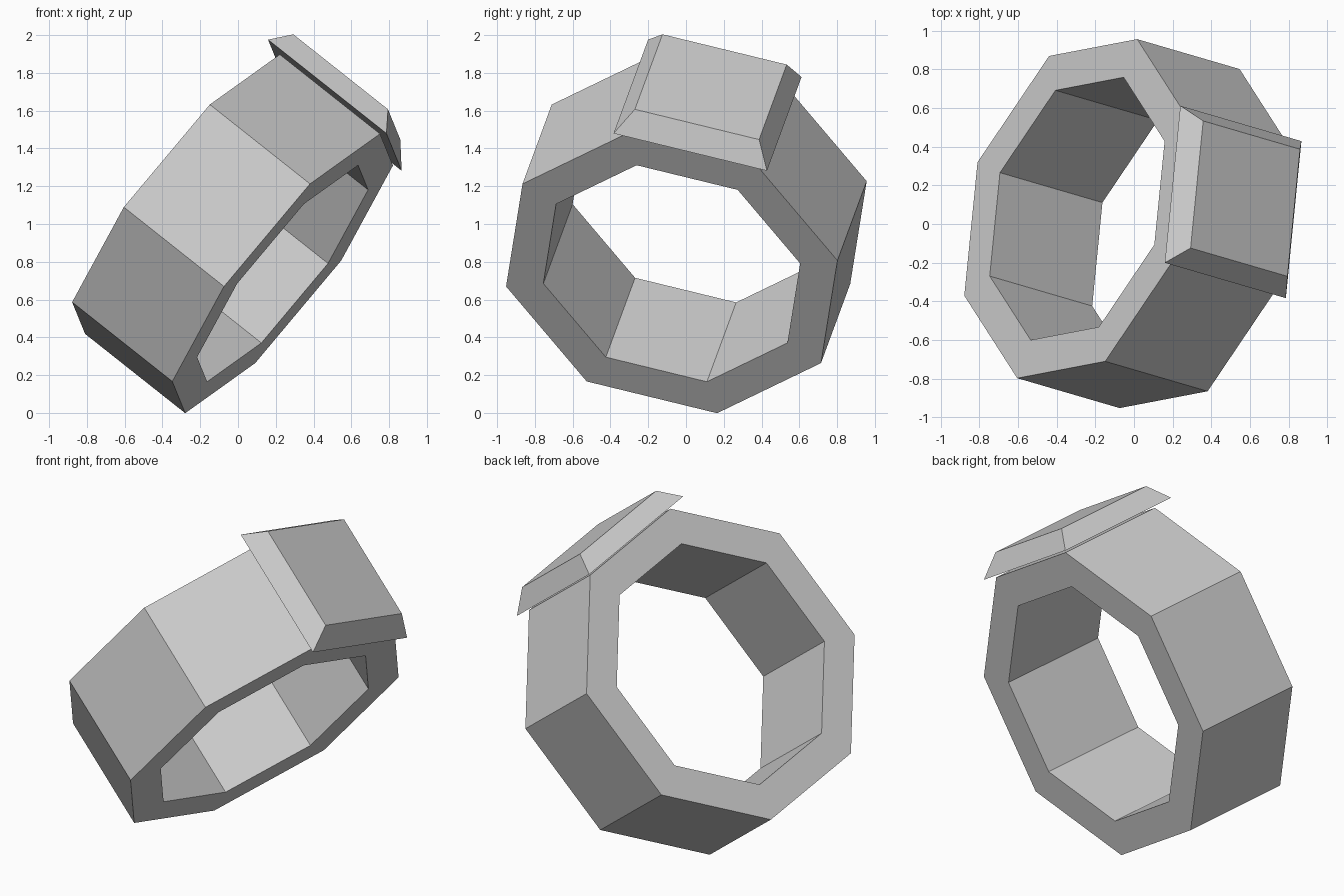
import bpy, bmesh
from math import cos, sin, pi
from mathutils import Vector, Matrix

if "Cube" in bpy.data.objects:
    bpy.data.objects.remove(bpy.data.objects["Cube"])

# Tilted frame: n = ring axis, u = direction of the setting, v = across
n = Vector((0.764, -0.223, -0.605)).normalized()
u = Vector((0.638, 0.122, 0.761))
u = (u - n * u.dot(n)).normalized()
v = n.cross(u)
FRAME = Matrix.Translation((-0.029, 0.002, 0.948)) @ Matrix((u, v, n)).transposed().to_4x4()


def loft(name, loops, closed):
    """Skin between matching loops; join last to first, or cap both ends."""
    bm = bmesh.new()
    rings = [[bm.verts.new(FRAME @ Vector(p)) for p in lp] for lp in loops]
    pairs = list(zip(rings, rings[1:] + rings[:1]))
    for a, b in pairs if closed else pairs[:-1]:
        for i in range(len(a)):
            j = (i + 1) % len(a)
            bm.faces.new((a[i], a[j], b[j], b[i]))
    if not closed:
        bm.faces.new(rings[0])
        bm.faces.new(rings[-1])
    bmesh.ops.recalc_face_normals(bm, faces=bm.faces[:])
    me = bpy.data.meshes.new(name)
    bm.to_mesh(me)
    bm.free()
    ob = bpy.data.objects.new(name, me)
    bpy.context.collection.objects.link(ob)


def octagon(r, h):
    return [(r * cos(pi / 8 + k * pi / 4), r * sin(pi / 8 + k * pi / 4), h) for k in range(8)]


def square(height, half_v, half_n, shift):
    return [(height, a * half_v, shift + b * half_n)
            for a, b in ((-1, -1), (1, -1), (1, 1), (-1, 1))]


# Eight-sided band
R, r, w = 0.933, 0.723, 0.347
loft("band", [octagon(R, -w), octagon(R, w), octagon(r, w), octagon(r, -w)], True)

# Bevelled square plate on the top facet
loft("top_plate", [square(0.877, 0.42, 0.41, -0.023),
                   square(0.993, 0.34, 0.328, -0.037)], False)
